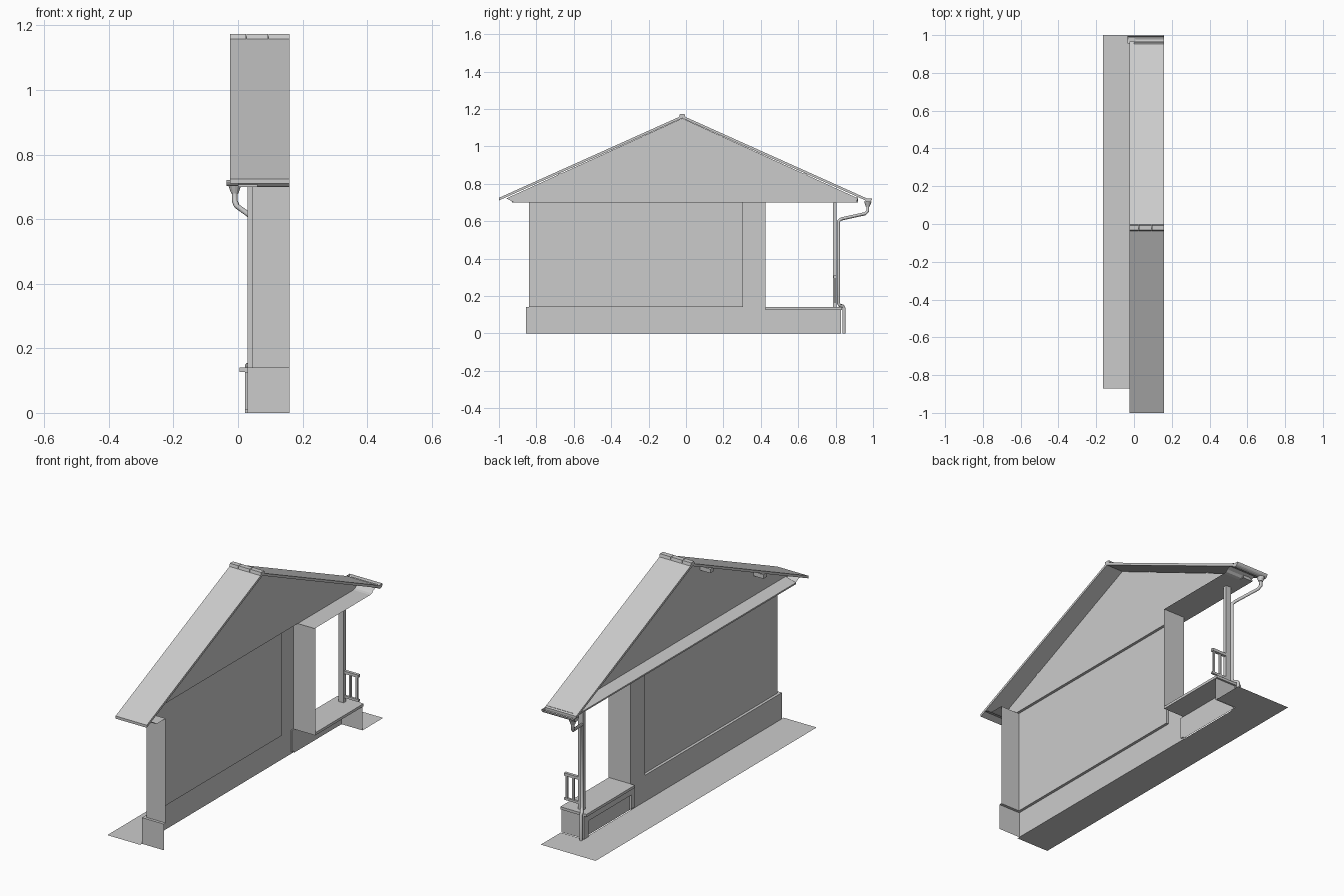
import bpy, bmesh, math
from mathutils import Vector

if "Cube" in bpy.data.objects:
    bpy.data.objects.remove(bpy.data.objects["Cube"])

X1 = 0.16  # open cut side of the house slice


def make(name, verts, faces):
    me = bpy.data.meshes.new(name)
    me.from_pydata([tuple(v) for v in verts], [], faces)
    bm = bmesh.new()
    bm.from_mesh(me)
    bmesh.ops.recalc_face_normals(bm, faces=bm.faces)
    bm.to_mesh(me)
    bm.free()
    ob = bpy.data.objects.new(name, me)
    bpy.context.collection.objects.link(ob)
    return ob


def extrude(name, pts, a, b, axis, closed=False, caps=False):
    """Profile extruded along x (pts = y,z), y (pts = x,z) or z (pts = x,y)."""
    def place(p, t):
        return {'x': (t, p[0], p[1]), 'y': (p[0], t, p[1]), 'z': (p[0], p[1], t)}[axis]
    n = len(pts)
    verts = [place(p, a) for p in pts] + [place(p, b) for p in pts]
    faces = [(i, (i + 1) % n, (i + 1) % n + n, i + n) for i in range(n if closed else n - 1)]
    if caps:
        faces += [tuple(range(n)), tuple(range(n, 2 * n))]
    return make(name, verts, faces)


def box(name, x0, x1, y0, y1, z0, z1):
    return extrude(name, [(x0, y0), (x1, y0), (x1, y1), (x0, y1)], z0, z1, 'z', True, True)


def pipe(name, pts, r):
    cu = bpy.data.curves.new(name, 'CURVE')
    cu.dimensions = '3D'
    cu.bevel_depth = r
    cu.bevel_resolution = 1
    cu.use_fill_caps = True
    sp = cu.splines.new('POLY')
    sp.points.add(len(pts) - 1)
    for p, q in zip(sp.points, pts):
        p.co = (*q, 1)
    ob = bpy.data.objects.new(name, cu)
    bpy.context.collection.objects.link(ob)
    return ob


def roof_z(y):
    return 1.165 - abs(y + 0.02) * 0.449


# ground, notched around the house footprint
g = [(-.165, -.87), (.03, -.87), (.03, .83), (X1, .83), (X1, 1), (-.165, 1)]
make("ground", [(x, y, 0) for x, y in g], [tuple(range(6))])

# plinth with its top ledge, wall and projecting corner strip (open shells)
extrude("plinth", [(X1, -.855), (.03, -.855), (.03, .425)], 0, .14, 'z')
make("plinth_ledge", [(x, y, .14) for x, y in
     [(X1, -.855), (.03, -.855), (.03, .305), (.045, .305), (.045, -.84), (X1, -.84)]],
     [(0, 1, 4, 5), (1, 2, 3, 4)])
extrude("wall", [(X1, -.84), (.045, -.84), (.045, .305), (.03, .305), (.03, .425), (X1, .425)],
        .14, .70, 'z')

# gable wall above the cornice
make("gable_wall", [(.06, -.96, .722), (.06, -.92, .70), (.06, .91, .70),
                    (.06, .92, .722), (.06, -.02, 1.15)], [(0, 1, 2, 3, 4)])

# cornice ledge with a sloping top
extrude("cornice", [(.06, .726), (.0, .708), (.0, .70), (.06, .70)], -.93, .92, 'y', False, True)

# eave soffits with a coved outer edge
cove = [(.84, .70), (.91, .70), (.925, .703), (.935, .713), (.955, .722), (.98, .73)]
extrude("front_soffit", [(-y, z) for y, z in cove], .0, X1, 'x')
extrude("porch_ceiling", [(.42, .70)] + [(y - .02 if y > .9 else y, z) for y, z in cove],
        .0, X1, 'x')

# roof slab and ridge cap
ends = [-1.0, -.02, .965]
top = [(y, roof_z(y)) for y in ends]
extrude("roof", top + [(y, z - .014) for y, z in reversed(top)], -.025, X1, 'x', True, True)
for i, (a, b) in enumerate([(-.025, .025), (.027, .093), (.095, X1)]):
    extrude(f"ridge_cap_{i}", [(-.037, 1.157), (-.033, 1.173), (-.007, 1.173), (-.003, 1.157)],
            a, b, 'x', True, True)

# purlin ends under the gable overhang
for i, off in enumerate([-.65, -.2, .2, .65]):
    y = off - .02
    z = roof_z(y) - .018
    box(f"purlin_{i}", .0, .06, y - .014, y + .014, z - .022, z)

# porch deck, base panel and piers
box("porch_deck", .005, X1, .425, .835, .126, .14)
box("porch_base_rim", .022, .03, .425, .83, .085, .126)
make("porch_base_panel", [(.035, .425, 0), (.035, .81, 0), (.035, .81, .126), (.035, .425, .126)],
     [(0, 1, 2, 3)])
box("inner_pier", .022, .036, .405, .43, .01, .126)
box("outer_pier", .022, .036, .795, .83, 0, .126)
extrude("porch_end", [(.03, .825), (X1, .825)], 0, .126, 'z')

# porch post and railing
box("porch_post", .045, .075, .785, .805, .14, .70)
box("top_rail", .075, X1, .788, .804, .295, .31)
box("bottom_rail", .075, X1, .790, .802, .165, .177)
for i, x in enumerate([.108, .148]):
    box(f"baluster_{i}", x - .005, x + .005, .791, .801, .177, .295)

# gutter: open half-round trough with closed ends
arc = [(.975 + .02 * math.cos(math.pi + math.pi * i / 8),
        .722 + .02 * math.sin(math.pi + math.pi * i / 8)) for i in range(9)]
extrude("gutter", arc, -.035, X1, 'x', False, True)

# funnel and downpipe
bpy.ops.mesh.primitive_cone_add(vertices=12, radius1=.011, radius2=.02, depth=.025,
                                location=(-.01, .972, .692))
bpy.context.object.name = "funnel"
pipe("downpipe", [(-.01, .972, .69), (-.01, .972, .655), (-.003, .958, .64), (.036, .83, .612),
                  (.045, .815, .60), (.045, .815, .16), (.042, .822, .15), (.03, .838, .147),
                  (.03, .845, .135), (.03, .845, 0)], .009)
